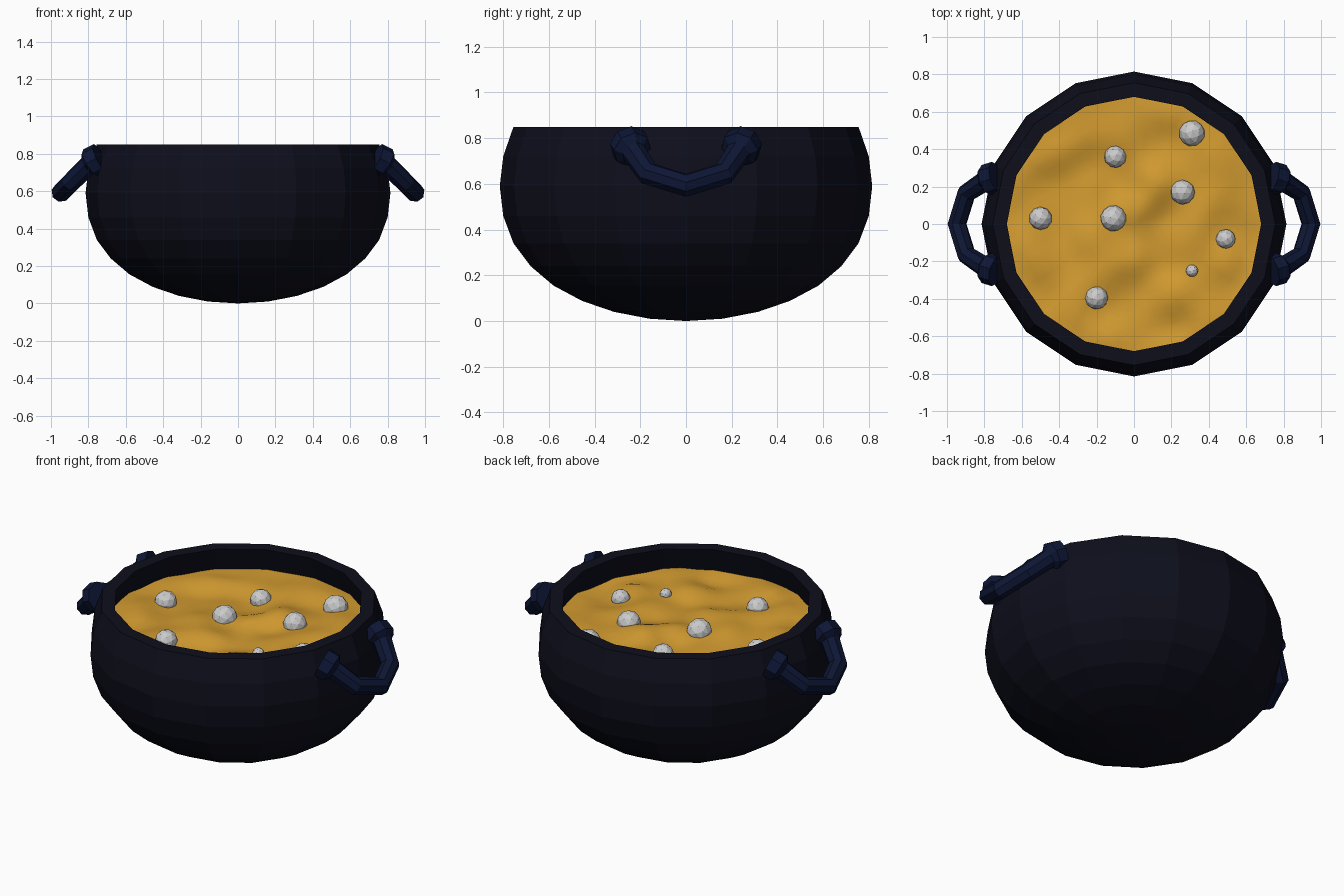
import bpy, bmesh, math
from mathutils import Vector, noise

if "Cube" in bpy.data.objects:
    bpy.data.objects.remove(bpy.data.objects["Cube"])


def material(name, rgb):
    m = bpy.data.materials.new(name)
    m.diffuse_color = (*rgb, 1)
    m.use_nodes = True
    m.node_tree.nodes["Principled BSDF"].inputs["Base Color"].default_value = m.diffuse_color
    return m


def make_object(name, bm, mat=None):
    me = bpy.data.meshes.new(name)
    bm.to_mesh(me)
    bm.free()
    ob = bpy.data.objects.new(name, me)
    bpy.context.collection.objects.link(ob)
    if mat:
        me.materials.append(mat)
    return ob


iron = material("iron", (0.004, 0.0045, 0.011))
blue_iron = material("blue_iron", (0.004, 0.008, 0.035))
broth = material("broth", (0.65, 0.33, 0.03))

# Pot: 16-sided shell turned from an outer and inner profile
outer = [(0, 0), (0.16, 0.01), (0.315, 0.04), (0.455, 0.088), (0.58, 0.155),
         (0.68, 0.24), (0.755, 0.34), (0.80, 0.46), (0.815, 0.59),
         (0.80, 0.72), (0.755, 0.85)]
inner = [(0.68, 0.85), (0.725, 0.71), (0.74, 0.59), (0.725, 0.47),
         (0.685, 0.37), (0.62, 0.28), (0.53, 0.205), (0.41, 0.145),
         (0.28, 0.105), (0.14, 0.082), (0, 0.075)]
bm = bmesh.new()
verts = [bm.verts.new((r, 0, z)) for r, z in outer + inner]
edges = [bm.edges.new(p) for p in zip(verts, verts[1:])]
bmesh.ops.spin(bm, geom=verts + edges, cent=(0, 0, 0), axis=(0, 0, 1),
               angle=2 * math.pi, steps=16)
bmesh.ops.remove_doubles(bm, verts=bm.verts, dist=0.001)
bmesh.ops.recalc_face_normals(bm, faces=bm.faces)
make_object("pot", bm, iron)


# Soup: rippled disc inside the pot
def soup_height(x, y):
    fade = min(1, (0.75 - math.hypot(x, y)) / 0.15)
    return 0.71 + 0.055 * fade * noise.noise(Vector((x * 4.5, y * 4.5, 3.7)))


bm = bmesh.new()
rings, sides = 18, 48
step = 2 * math.pi / 16
centre = bm.verts.new((0, 0, soup_height(0, 0)))
last = None
for i in range(1, rings + 1):
    ring = []
    for j in range(sides):
        a = 2 * math.pi * j / sides
        # keep the rim on the 16-sided wall
        r = 0.723 * i / rings * math.cos(step / 2) / math.cos(a % step - step / 2)
        x, y = r * math.cos(a), r * math.sin(a)
        ring.append(bm.verts.new((x, y, soup_height(x, y))))
    for j in range(sides):
        k = (j + 1) % sides
        if last:
            bm.faces.new((last[j], ring[j], ring[k], last[k]))
        else:
            bm.faces.new((centre, ring[j], ring[k]))
    last = ring
for f in bm.faces:
    f.smooth = True
make_object("soup", bm, broth)

# Floating lumps: faceted balls half sunk in the soup
lumps = [(-0.50, 0.03, 0.062), (-0.11, 0.03, 0.07), (-0.10, 0.36, 0.06),
         (0.31, 0.485, 0.07), (0.26, 0.17, 0.066), (0.49, -0.08, 0.053),
         (0.31, -0.25, 0.033), (-0.20, -0.395, 0.062)]
for n, (x, y, r) in enumerate(lumps):
    bm = bmesh.new()
    bmesh.ops.create_icosphere(bm, subdivisions=2, radius=r)
    ob = make_object(f"lump_{n + 1}", bm)
    ob.location = (x, y, soup_height(x, y) + 0.005)
    ob.rotation_euler = (n * 0.7, n * 1.3, n)

# Handles: drooping eight-sided tubes with a thick collar at each end
half = [(0.735, 0.25, 0.775, 1.65), (0.785, 0.235, 0.75, 1.65),
        (0.80, 0.228, 0.738, 1.05), (0.895, 0.165, 0.645, 1.0)]
path = half + [(0.946, 0, 0.594, 1.0)] + [(x, -y, z, r) for x, y, z, r in half[::-1]]
for side, name in ((1, "right_handle"), (-1, "left_handle")):
    cu = bpy.data.curves.new(name, "CURVE")
    cu.dimensions = "3D"
    cu.bevel_depth = 0.052
    cu.bevel_resolution = 2
    cu.use_fill_caps = True
    sp = cu.splines.new("POLY")
    sp.points.add(len(path) - 1)
    for p, (x, y, z, r) in zip(sp.points, path):
        p.co = (x * side, y * side, z, 1)
        p.radius = r
    sp.use_smooth = False
    cu.materials.append(blue_iron)
    ob = bpy.data.objects.new(name, cu)
    bpy.context.collection.objects.link(ob)
    bpy.ops.object.select_all(action="DESELECT")
    ob.select_set(True)
    bpy.context.view_layer.objects.active = ob
    bpy.ops.object.convert(target="MESH")
